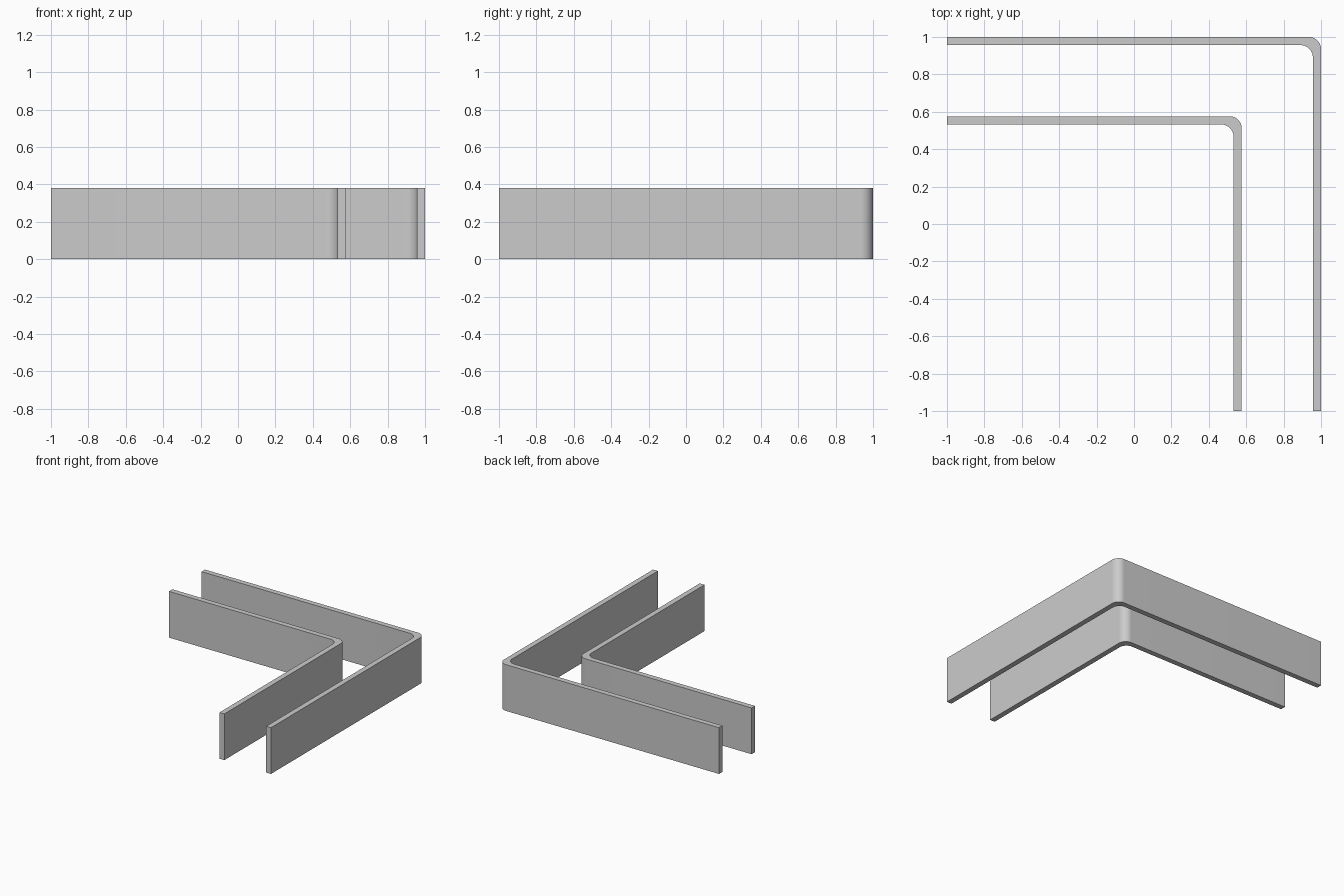
import bpy, bmesh
from math import sin, cos, pi

cube = bpy.data.objects.get("Cube")
if cube:
    bpy.data.objects.remove(cube, do_unlink=True)

HEIGHT, THICK, RADIUS, STEPS = 0.38, 0.044, 0.065, 16

grey = bpy.data.materials.new("plain grey")
grey.use_nodes = True
colour = (0.6, 0.6, 0.6, 1)
grey.diffuse_color = colour
grey.node_tree.nodes["Principled BSDF"].inputs["Base Color"].default_value = colour


def rounded_corner(edge):
    """Quarter arc that ends tangent to x = edge and y = edge."""
    c = edge - RADIUS
    angles = [i / STEPS * pi / 2 for i in range(STEPS + 1)]
    return [(c + RADIUS * cos(a), c + RADIUS * sin(a)) for a in angles]


def bent_wall(name, edge):
    """L-shaped wall with a rounded bend, extruded upward."""
    inner = edge - THICK
    outline = [(inner, -1), (edge, -1)] + rounded_corner(edge)
    outline += [(-1, edge), (-1, inner)] + rounded_corner(inner)[::-1]
    bm = bmesh.new()
    base = bm.faces.new([bm.verts.new((x, y, 0)) for x, y in outline])
    top = bmesh.ops.extrude_face_region(bm, geom=[base], use_keep_orig=True)
    raised = [v for v in top["geom"] if isinstance(v, bmesh.types.BMVert)]
    bmesh.ops.translate(bm, verts=raised, vec=(0, 0, HEIGHT))
    bmesh.ops.recalc_face_normals(bm, faces=bm.faces[:])
    mesh = bpy.data.meshes.new(name)
    bm.to_mesh(mesh)
    bm.free()
    mesh.materials.append(grey)
    wall = bpy.data.objects.new(name, mesh)
    bpy.context.collection.objects.link(wall)
    bpy.ops.object.select_all(action="DESELECT")
    wall.select_set(True)
    bpy.context.view_layer.objects.active = wall
    bpy.ops.object.shade_smooth_by_angle(angle=pi / 6)


bent_wall("outer_wall", 1.0)
bent_wall("inner_wall", 0.576)
